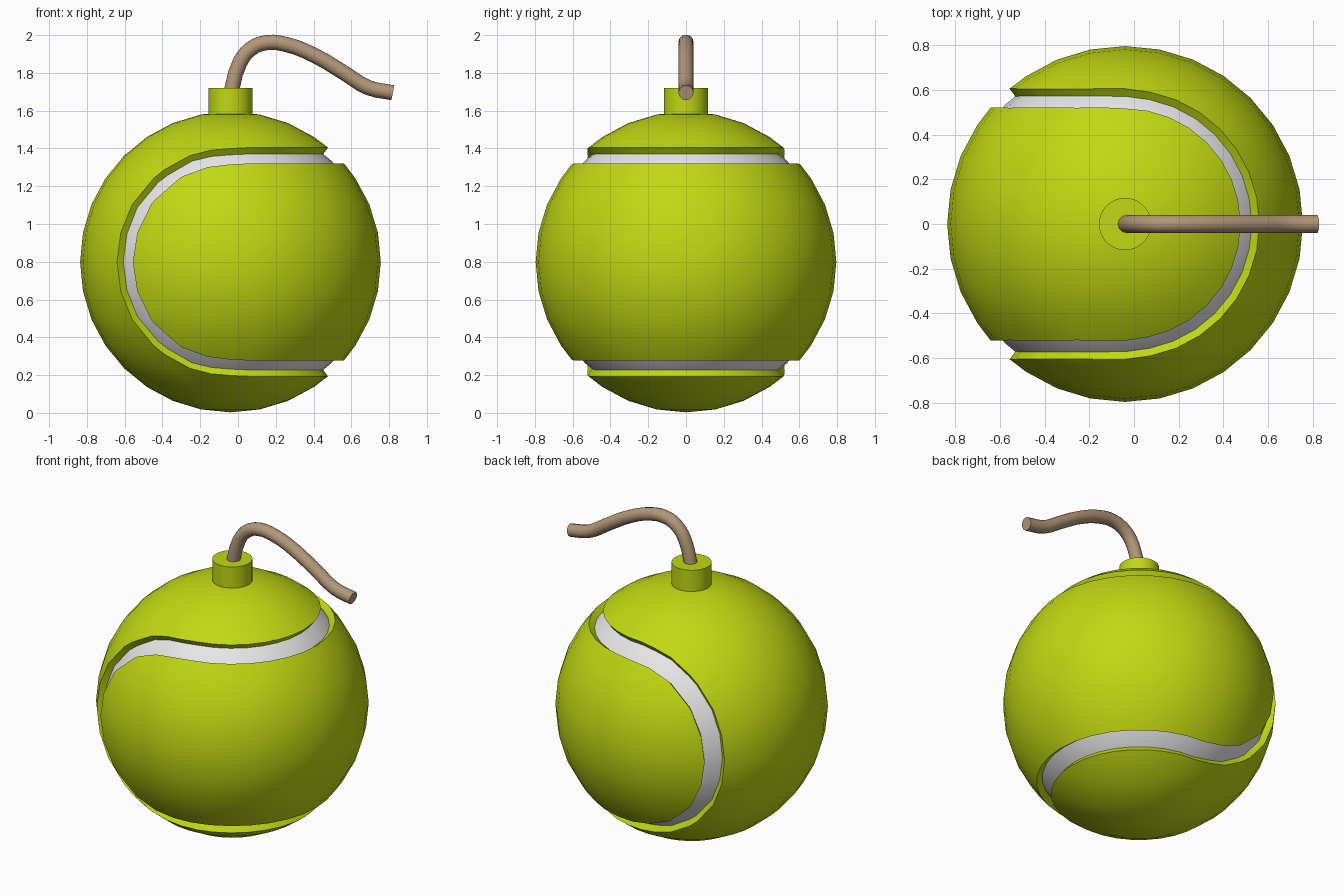
import bpy
import bmesh
from math import sqrt
from mathutils import Vector

if "Cube" in bpy.data.objects:
    bpy.data.objects.remove(bpy.data.objects["Cube"], do_unlink=True)

RADIUS = 0.796
CORE = 0.757
CENTRE = Vector((-0.04, 0, 0.799))
NEAR = 0.52                            # groove edge of the strip
FAR = sqrt(RADIUS ** 2 - NEAR ** 2)    # groove edge of the lobe


def material(name, rgb, roughness=0.7):
    mat = bpy.data.materials.new(name)
    mat.use_nodes = True
    mat.diffuse_color = (*rgb, 1)
    shader = mat.node_tree.nodes["Principled BSDF"]
    shader.inputs["Base Color"].default_value = (*rgb, 1)
    shader.inputs["Roughness"].default_value = roughness
    return mat


green = material("felt green", (0.53, 0.69, 0.006))
white = material("seam white", (0.8, 0.8, 0.8))
tan = material("rope tan", (0.45, 0.31, 0.19))


def select_only(obj):
    bpy.ops.object.select_all(action="DESELECT")
    obj.select_set(True)
    bpy.context.view_layer.objects.active = obj


def finish(obj, name, mat, angle=0.6):
    obj.name = name
    obj.data.materials.clear()
    obj.data.materials.append(mat)
    select_only(obj)
    bpy.ops.object.shade_smooth_by_angle(angle=angle)


def in_strip(p):
    """Panel wrapping the +x side and ending in lobes at front and back."""
    return abs(p.z) < NEAR if p.x > 0 else abs(p.y) > FAR


def in_saddle(p):
    """Panel wrapping the -x side and ending in lobes at top and bottom."""
    return abs(p.z) > FAR if p.x > 0 else abs(p.y) < NEAR


def panel(name, inside):
    bm = bmesh.new()
    bmesh.ops.create_uvsphere(bm, u_segments=32, v_segments=16, radius=RADIUS)
    # cut each half of the ball along its own pair of groove planes
    for side, axis in ((1, Vector((0, 0, 1))), (-1, Vector((0, 1, 0)))):
        for offset in (NEAR, FAR, -NEAR, -FAR):
            faces = [f for f in bm.faces if f.calc_center_median().x * side > 0]
            edges = {e for f in faces for e in f.edges}
            verts = {v for f in faces for v in f.verts}
            bmesh.ops.bisect_plane(bm, geom=faces + list(edges) + list(verts),
                                   dist=0.0001, plane_co=axis * offset, plane_no=axis)
    outside = [f for f in bm.faces if not inside(f.calc_center_median())]
    bmesh.ops.delete(bm, geom=outside, context="FACES")
    for v in bm.verts:
        v.co = v.co.normalized() * RADIUS
    bmesh.ops.remove_doubles(bm, verts=bm.verts[:], dist=0.01)
    bmesh.ops.recalc_face_normals(bm, faces=bm.faces[:])
    if sum(f.normal.dot(f.calc_center_median()) for f in bm.faces) < 0:
        bmesh.ops.reverse_faces(bm, faces=bm.faces[:])
    mesh = bpy.data.meshes.new(name)
    bm.to_mesh(mesh)
    bm.free()
    obj = bpy.data.objects.new(name, mesh)
    obj.location = CENTRE
    bpy.context.collection.objects.link(obj)
    # thickness down to just below the core surface
    shell = obj.modifiers.new("thickness", "SOLIDIFY")
    shell.thickness = RADIUS - CORE + 0.008
    shell.offset = -1
    select_only(obj)
    bpy.ops.object.modifier_apply(modifier=shell.name)
    finish(obj, name, green)


# two interlocking felt panels
panel("strip_panel", in_strip)
panel("saddle_panel", in_saddle)

# white core showing through the groove
bpy.ops.mesh.primitive_uv_sphere_add(segments=32, ring_count=16, radius=CORE, location=CENTRE)
finish(bpy.context.object, "seam_core", white)

# fuse collar on top
bpy.ops.mesh.primitive_cylinder_add(vertices=32, radius=0.117, depth=0.2,
                                    location=(CENTRE.x, 0, 1.62))
finish(bpy.context.object, "fuse_collar", green)

# bent rope fuse
path = [(-0.04, 1.68), (0.008, 1.851), (0.066, 1.926), (0.15, 1.96), (0.257, 1.95),
        (0.406, 1.892), (0.565, 1.798), (0.69, 1.722), (0.82, 1.695)]
curve = bpy.data.curves.new("fuse_rope", "CURVE")
curve.dimensions = "3D"
curve.bevel_depth = 0.04
curve.bevel_resolution = 4
curve.resolution_u = 3
curve.use_fill_caps = True
spline = curve.splines.new("BEZIER")
spline.bezier_points.add(len(path) - 1)
for point, (x, z) in zip(spline.bezier_points, path):
    point.co = (x, 0, z)
    point.handle_left_type = point.handle_right_type = "AUTO"
rope = bpy.data.objects.new("fuse_rope", curve)
bpy.context.collection.objects.link(rope)
select_only(rope)
bpy.ops.object.convert(target="MESH")
rope = bpy.context.object
# weld the end caps to the tube
bm = bmesh.new()
bm.from_mesh(rope.data)
bmesh.ops.remove_doubles(bm, verts=bm.verts[:], dist=0.0005)
bmesh.ops.recalc_face_normals(bm, faces=bm.faces[:])
bm.to_mesh(rope.data)
bm.free()
finish(rope, "fuse_rope", tan, 0.8)
